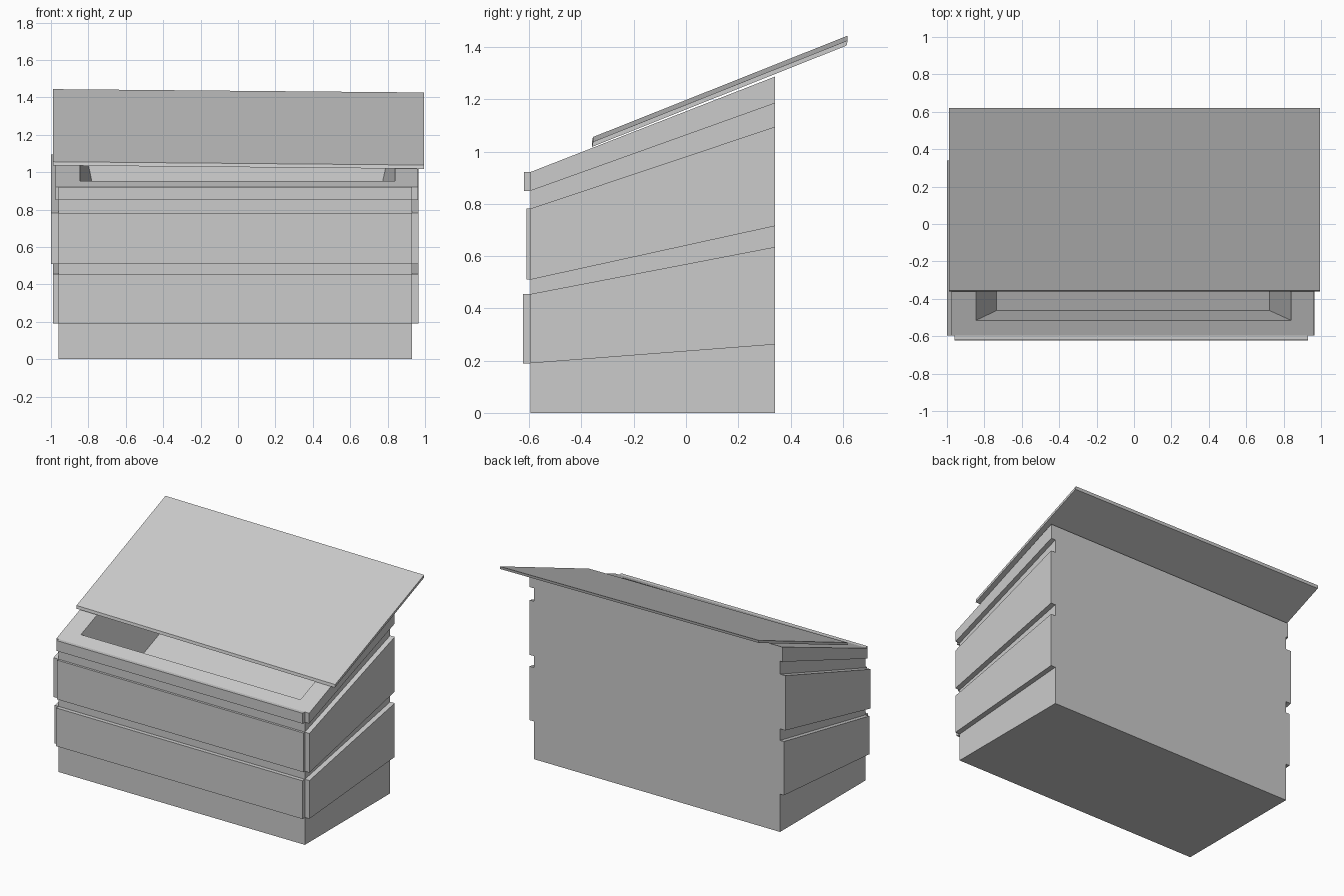
import bpy

if "Cube" in bpy.data.objects:
    bpy.data.objects.remove(bpy.data.objects["Cube"])

X0, X1 = -0.96, 0.93       # body sides
Y0, Y1 = -0.595, 0.34      # body front and back
ZF, ZB = 0.922, 1.287      # top edge heights, front and back


def top_z(y):
    return ZF + (ZB - ZF) * (y - Y0) / (Y1 - Y0)


def add_mesh(name, verts, faces):
    me = bpy.data.meshes.new(name)
    me.from_pydata(verts, [], faces)
    me.validate()
    ob = bpy.data.objects.new(name, me)
    bpy.context.collection.objects.link(ob)
    return ob


BOX = [(3, 2, 1, 0), (4, 5, 6, 7), (0, 1, 5, 4), (1, 2, 6, 5), (2, 3, 7, 6), (3, 0, 4, 7)]


def slab(name, x0, x1, y0, y1, bottom, top):
    """Box whose bottom and top heights are functions of (x, y)."""
    xy = [(x0, y0), (x1, y0), (x1, y1), (x0, y1)]
    verts = [(x, y, bottom(x, y)) for x, y in xy] + [(x, y, top(x, y)) for x, y in xy]
    return add_mesh(name, verts, BOX)


def ramp(front, back):
    return lambda x, y: front + (back - front) * (y - Y0) / (Y1 - Y0)


# Crate body with a tapered, sloping-floored cavity
def ring(x0, x1, y0, y1, z):
    return [(x, y, z(y)) for x, y in ((x0, y0), (x1, y0), (x1, y1), (x0, y1))]


rings = [ring(X0, X1, Y0, Y1, lambda y: 0),
         ring(X0, X1, Y0, Y1, top_z),
         ring(-0.845, 0.84, -0.515, 0.265, top_z),
         ring(-0.735, 0.725, -0.463, 0.213, lambda y: top_z(y) - 0.51)]
faces = [(3, 2, 1, 0), (12, 13, 14, 15)]
for r in range(3):
    for i in range(4):
        j = (i + 1) % 4
        faces.append((4*r + i, 4*r + j, 4*r + 4 + j, 4*r + 4 + i))
add_mesh("crate_body", [v for r in rings for v in r], faces)

# Raised boards: (name, low front/back, high front/back, front y, left x, right x)
boards = [("lower", (0.19, 0.262), (0.455, 0.635), -0.623, -0.99, 0.965),
          ("middle", (0.51, 0.715), (0.782, 1.095), -0.611, -1.0, 0.965),
          ("top", (0.85, 1.185), (ZF, ZB), -0.62, -0.977, 0.963)]
for name, lo, hi, fy, lx, rx in boards:
    slab(name + "_front_board", X0, X1, fy, Y0,
         lambda x, y: lo[0], lambda x, y: hi[0])
    slab(name + "_left_board", lx, X0, Y0, Y1, ramp(*lo), ramp(*hi))
    slab(name + "_right_board", X1, rx, Y0, Y1, ramp(*lo), ramp(*hi))


# Loose lid resting on the sloped rim, slightly tilted sideways
def lid_top(x, y):
    return 1.047 - 0.009 * x + 0.398 * (y + 0.36)


lid = slab("lid", -0.99, 0.995, -0.36, 0.615,
           lambda x, y: lid_top(x, y) - 0.02, lid_top)
for v in lid.data.vertices[4:]:
    v.co.y += 0.004
